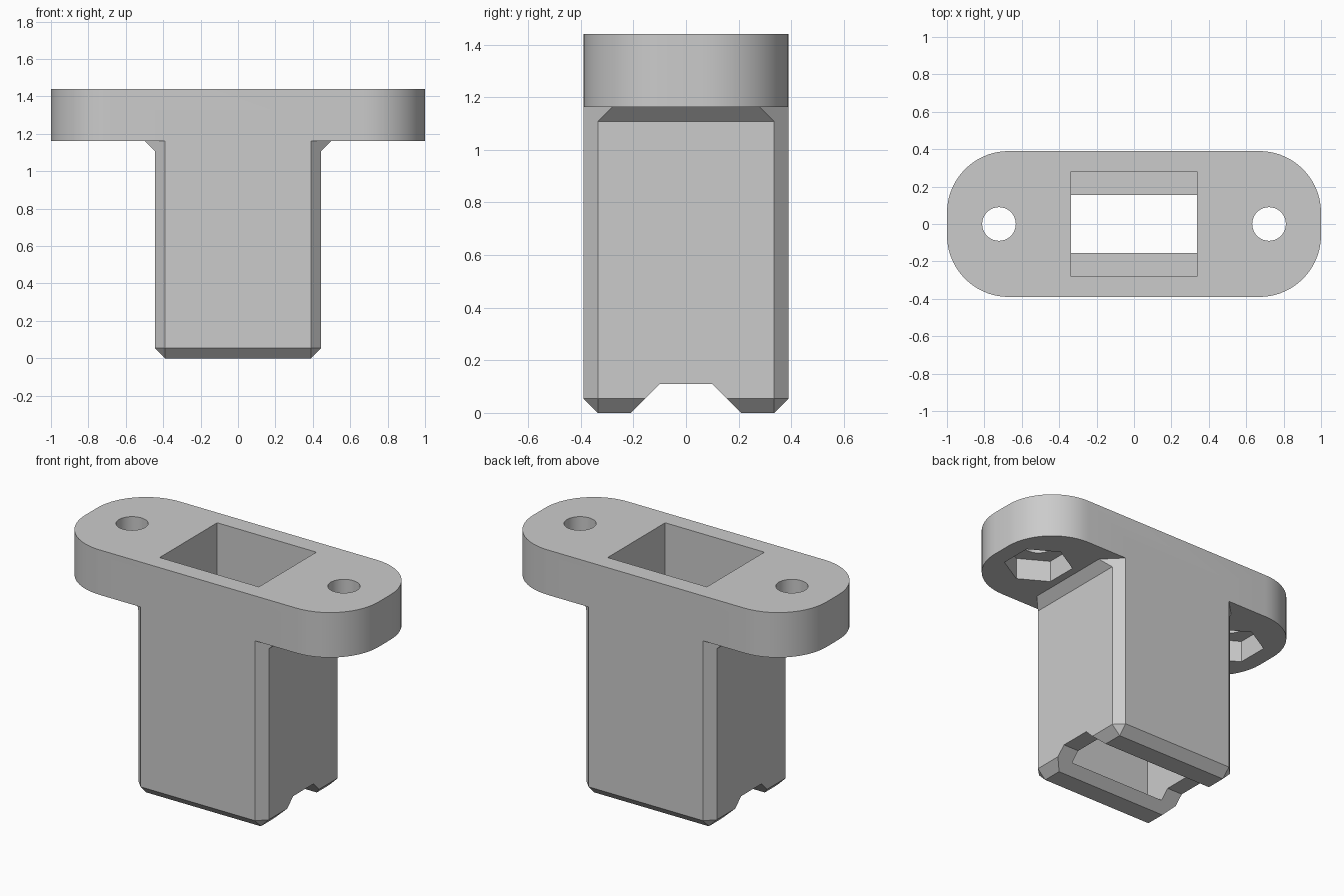
import bpy
import bmesh
from math import cos, sin, pi, radians

if "Cube" in bpy.data.objects:
    bpy.data.objects.remove(bpy.data.objects["Cube"])

grey = bpy.data.materials.new("light grey")
grey.use_nodes = True
grey.diffuse_color = (0.6, 0.6, 0.6, 1)
grey.node_tree.nodes["Principled BSDF"].inputs["Base Color"].default_value = (0.6, 0.6, 0.6, 1)

HALF_Y = 0.39        # half depth of plate and stem
STEM_X = 0.445       # half width of stem
CHAMFER = 0.055
PLATE_Z, TOP_Z = 1.163, 1.44
HOLE_X = 0.722


def to_object(name, bm):
    bmesh.ops.recalc_face_normals(bm, faces=bm.faces)
    mesh = bpy.data.meshes.new(name)
    bm.to_mesh(mesh)
    bm.free()
    mesh.materials.append(grey)
    obj = bpy.data.objects.new(name, mesh)
    bpy.context.collection.objects.link(obj)
    return obj


def box(name, hx, hy, z0, z1, bevel=0, segments=1, keep=None):
    """Box centred on the z axis, bevelled on the edges chosen by keep."""
    bm = bmesh.new()
    bmesh.ops.create_cube(bm, size=2)
    for v in bm.verts:
        v.co = (v.co.x * hx, v.co.y * hy, z1 if v.co.z > 0 else z0)
    if bevel:
        edges = [e for e in bm.edges if keep(e)]
        bmesh.ops.bevel(bm, geom=edges, offset=bevel, segments=segments,
                        profile=0.5, affect='EDGES')
    return to_object(name, bm)


def hull(name, points):
    bm = bmesh.new()
    for p in points:
        bm.verts.new(p)
    bmesh.ops.convex_hull(bm, input=bm.verts)
    bmesh.ops.dissolve_limit(bm, angle_limit=radians(0.5), verts=bm.verts, edges=bm.edges)
    return to_object(name, bm)


def prism(name, x, radius, sides, z0, z1):
    """Upright prism with a corner pointing along y."""
    return hull(name, [(x + radius * sin(2 * pi * i / sides),
                        radius * cos(2 * pi * i / sides), z)
                       for i in range(sides) for z in (z0, z1)])


def combine(target, other, operation):
    mod = target.modifiers.new(operation.lower(), 'BOOLEAN')
    mod.operation = operation
    mod.solver = 'EXACT'
    mod.object = other
    bpy.context.view_layer.objects.active = target
    bpy.ops.object.modifier_apply(modifier=mod.name)
    bpy.data.objects.remove(other)


def vertical(e):
    return abs(e.verts[0].co.z - e.verts[1].co.z) > 0.1


def not_top(e):
    return any(v.co.z < 0.1 for v in e.verts)


# Mounting flange with rounded corners
bracket = box("flanged_socket", 1, HALF_Y, PLATE_Z, TOP_Z, 0.33, 14, vertical)

# Chamfered stem
combine(bracket, box("stem", STEM_X, HALF_Y, 0, 1.3, CHAMFER, 1, not_top), 'UNION')

# Sloped fillets under the flange
inner_y = HALF_Y - CHAMFER
flare_points = []
for sx in (-1, 1):
    for sy in (-1, 1):
        flare_points.append((sx * STEM_X, sy * inner_y, PLATE_Z - CHAMFER))
        for z in (PLATE_Z, 1.25):
            flare_points.append((sx * STEM_X, sy * inner_y, z))
            flare_points.append((sx * (STEM_X + CHAMFER), sy * (inner_y - CHAMFER), z))
combine(bracket, hull("flare", flare_points), 'UNION')

# Rectangular socket, open at the top
combine(bracket, box("socket", 0.338, 0.28, CHAMFER, 1.6), 'DIFFERENCE')

# Tapered groove across the bottom
groove = [(x, s * y, z) for x in (-0.7, 0.7) for s in (-1, 1)
          for y, z in ((0.1, 0.11), (0.31, -0.1))]
combine(bracket, hull("groove", groove), 'DIFFERENCE')

# Screw holes with hexagonal nut recesses beneath
for side in (-1, 1):
    combine(bracket, prism("screw_hole", side * HOLE_X, 0.09, 40, 1, 1.6), 'DIFFERENCE')
    combine(bracket, prism("nut_recess", side * HOLE_X, 0.2, 6, 1, PLATE_Z + 0.135), 'DIFFERENCE')

# Smooth the curved walls, keep the edges crisp
for obj in bpy.context.selected_objects:
    obj.select_set(False)
bracket.select_set(True)
bpy.context.view_layer.objects.active = bracket
bpy.ops.object.shade_smooth_by_angle(angle=radians(25))
